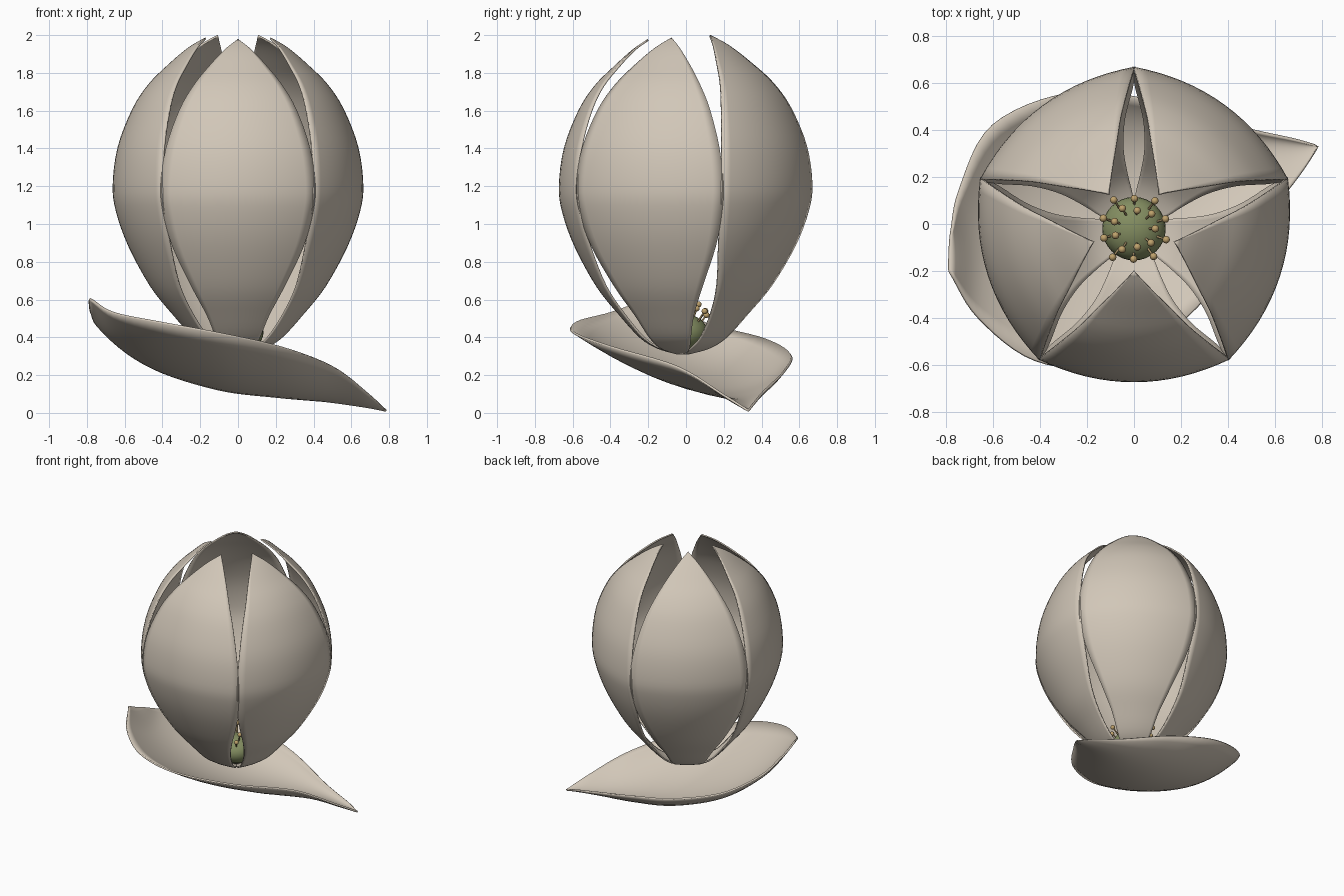
import bpy, bmesh, math
from mathutils import Vector, Matrix

if "Cube" in bpy.data.objects:
    bpy.data.objects.remove(bpy.data.objects["Cube"])

def material(name, rgb):
    m = bpy.data.materials.new(name)
    m.diffuse_color = (*rgb, 1)
    m.use_nodes = True
    m.node_tree.nodes["Principled BSDF"].inputs["Base Color"].default_value = m.diffuse_color
    return m

CREAM = material("petal cream", (0.64, 0.57, 0.48))
GREEN = material("pistil green", (0.23, 0.27, 0.12))
OCHRE = material("anther ochre", (0.52, 0.36, 0.15))
STEM = material("filament tan", (0.42, 0.31, 0.15))
CENTRE = Vector((0, -0.02, 0))

def spline(points, steps):
    """Catmull-Rom curve through the given vectors."""
    p = [2 * points[0] - points[1]] + points + [2 * points[-1] - points[-2]]
    out = []
    for i in range(1, len(p) - 2):
        a, b, c, d = p[i - 1:i + 3]
        for k in range(steps):
            t = k / steps
            out.append(0.5 * (2 * b + (c - a) * t + (2 * a - 5 * b + 4 * c - d) * t * t
                              + (3 * b - a - 3 * c + d) * t ** 3))
    return out + [points[-1]]

def finish(bm, name, mat, angle=50):
    me = bpy.data.meshes.new(name)
    bm.to_mesh(me)
    bm.free()
    ob = bpy.data.objects.new(name, me)
    bpy.context.collection.objects.link(ob)
    me.materials.append(mat)
    bpy.ops.object.select_all(action='DESELECT')
    ob.select_set(True)
    bpy.context.view_layer.objects.active = ob
    bpy.ops.object.shade_smooth_by_angle(angle=math.radians(angle))
    return ob

def sheet(rows, name, mat, thick):
    """Thin skin over a grid of points."""
    bm = bmesh.new()
    grid = [[bm.verts.new(p) for p in row] for row in rows]
    for a, b in zip(grid, grid[1:]):
        for j in range(len(a) - 1):
            bm.faces.new((a[j], a[j + 1], b[j + 1], b[j]))
    bmesh.ops.remove_doubles(bm, verts=bm.verts, dist=1e-4)
    bmesh.ops.recalc_face_normals(bm, faces=bm.faces)
    ob = finish(bm, name, mat)
    s = ob.modifiers.new("thickness", 'SOLIDIFY')
    s.thickness, s.offset = thick, 0
    return ob

# Standing petals: radius, height, half width up the midline
PROFILE = [(.03, .315, .025), (.13, .345, .08), (.22, .40, .115), (.33, .52, .165),
           (.45, .67, .245), (.565, .88, .345), (.63, 1.06, .395), (.648, 1.2, .408),
           (.622, 1.4, .38), (.545, 1.6, .31), (.46, 1.73, .235), (.36, 1.83, .155),
           (.26, 1.92, .07), (.18, 1.975, 0)]
line = spline([Vector(p) for p in PROFILE], 4)
for n, (deg, lift) in enumerate([(-90, 0), (-18, .008), (54, .022), (126, .022), (198, .008)]):
    a = math.radians(deg)
    out, side = Vector((math.cos(a), math.sin(a), 0)), Vector((-math.sin(a), math.cos(a), 0))
    rows = []
    for r, z, w in line:
        w = max(w, 0)
        row = []
        for j in range(17):
            v = j / 8 - 1
            sag = (w * v) ** 2 / (2 * min(.85, r + .2))
            row.append(CENTRE + out * (r - sag) + side * w * v
                       + Vector((0, 0, z + lift * (z - .31) / 1.66)))
        rows.append(row)
    sheet(rows, f"petal_{n + 1}", CREAM, 0.01)

# Fallen petal below: back rim, midline and front rim at stations from base to tip
BACK = [(-.78, -.05, .54), (-.74, .15, .46), (-.6, .42, .39), (-.27, .555, .31),
        (.1, .52, .22), (.46, .41, .11), (.68, .36, .05), (.785, .33, .012)]
MID = [(-.785, -.13, .57), (-.65, -.08, .39), (-.42, .02, .235), (-.1, .1, .13),
       (.2, .17, .092), (.5, .25, .07), (.69, .3, .035), (.785, .33, .012)]
FRONT = [(-.785, -.2, .605), (-.66, -.4, .53), (-.42, -.58, .48), (-.12, -.595, .425),
         (.22, -.40, .35), (.5, -.05, .245), (.69, .19, .1), (.785, .33, .012)]
curves = [spline([Vector(p) for p in c], 6) for c in (BACK, MID, FRONT)]
rows = []
for b, m, f in zip(*curves):
    rows.append([b * (v * (v - 1) / 2) + m * (1 - v * v) + f * (v * (v + 1) / 2)
                 for v in (j / 8 - 1 for j in range(17))])
sheet(rows, "fallen_petal", CREAM, 0.012)

# Green pistil bulb in the heart of the flower
bm = bmesh.new()
bmesh.ops.create_uvsphere(bm, u_segments=32, v_segments=16, radius=1,
                          matrix=Matrix.Translation(CENTRE + Vector((0, 0, .425)))
                          @ Matrix.Diagonal((.135, .135, .1, 1)))
finish(bm, "pistil", GREEN)

# Two rings of stamens: filament sticks with round anthers
sticks, balls = bmesh.new(), bmesh.new()
for count, r0, r1, z1, turn in [(10, .085, .14, .53, .3), (9, .045, .09, .565, 0)]:
    for i in range(count):
        a = math.tau * i / count + turn
        d = Vector((math.cos(a), math.sin(a), 0))
        wob = .012 * math.sin(i * 2.4)
        p = CENTRE + d * r0 + Vector((0, 0, .46))
        q = CENTRE + d * (r1 + wob) + Vector((0, 0, z1 + wob))
        rot = (q - p).to_track_quat('Z', 'Y').to_matrix().to_4x4()
        bmesh.ops.create_cone(sticks, cap_ends=True, segments=8, radius1=.006, radius2=.004,
                              depth=(q - p).length, matrix=Matrix.Translation((p + q) / 2) @ rot)
        bmesh.ops.create_uvsphere(balls, u_segments=12, v_segments=8, radius=.016,
                                  matrix=Matrix.Translation(q))
finish(sticks, "filaments", STEM)
finish(balls, "anthers", OCHRE)
